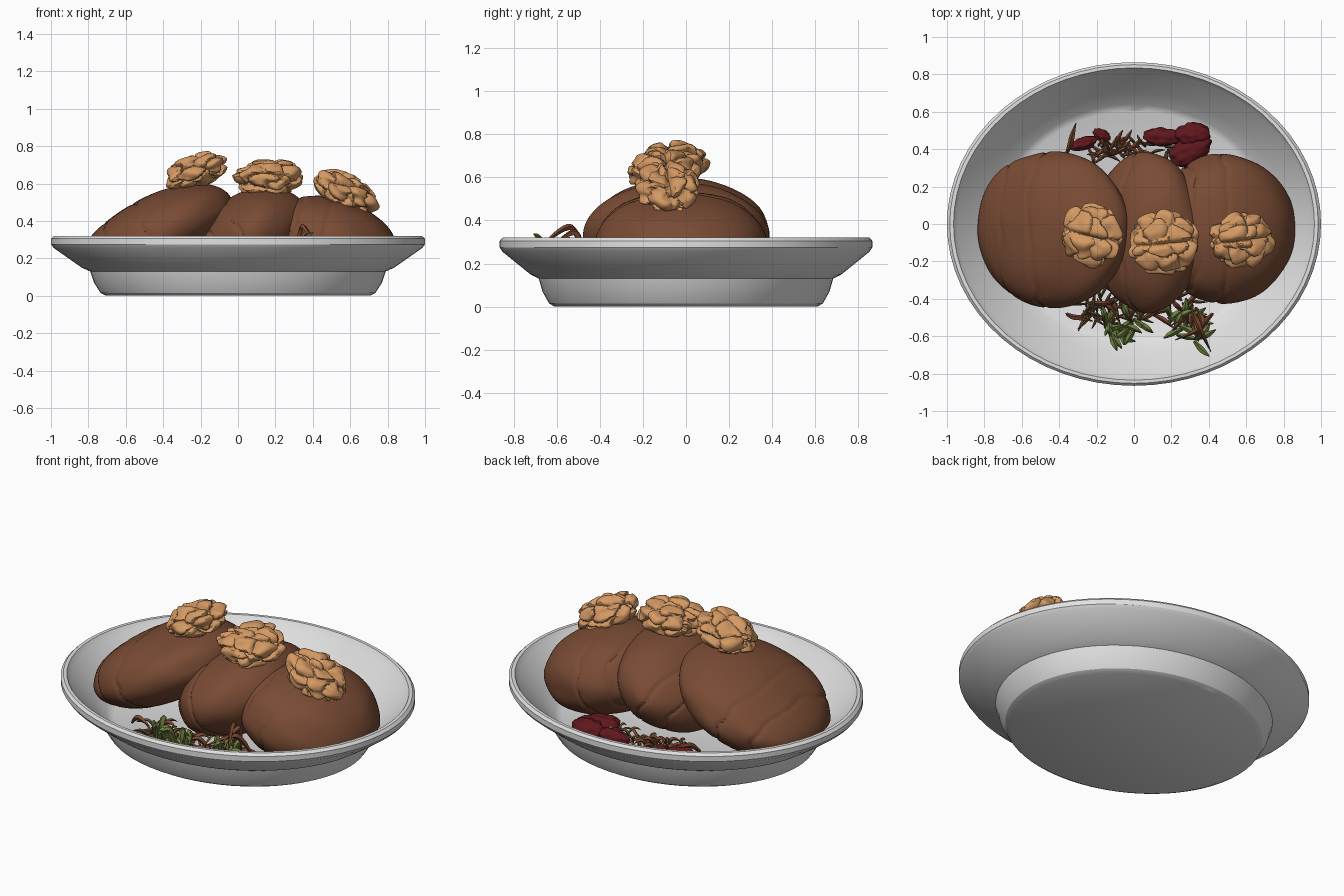
import bpy, bmesh, math, random
from mathutils import Vector, Matrix, Euler, noise

if "Cube" in bpy.data.objects:
    bpy.data.objects.remove(bpy.data.objects["Cube"])

random.seed(4)


def mat(name, r, g, b):
    m = bpy.data.materials.new(name)
    m.diffuse_color = (r, g, b, 1)
    m.use_nodes = True
    m.node_tree.nodes["Principled BSDF"].inputs["Base Color"].default_value = m.diffuse_color
    return m


WHITE = mat("plate white", 0.76, 0.76, 0.76)
BROWN = mat("chocolate brown", 0.19, 0.07, 0.034)
NUT = mat("walnut tan", 0.66, 0.32, 0.125)
RED = mat("dark berry red", 0.115, 0.009, 0.012)
GREEN = mat("herb green", 0.16, 0.22, 0.05)
TWIG = mat("dried stem brown", 0.2, 0.065, 0.03)
OLIVE = mat("dry moss olive", 0.12, 0.08, 0.03)


def finish(name, bm, material, angle=40):
    me = bpy.data.meshes.new(name)
    bmesh.ops.recalc_face_normals(bm, faces=bm.faces)
    bm.to_mesh(me)
    bm.free()
    me.materials.append(material)
    ob = bpy.data.objects.new(name, me)
    bpy.context.collection.objects.link(ob)
    bpy.ops.object.select_all(action='DESELECT')
    ob.select_set(True)
    bpy.context.view_layer.objects.active = ob
    bpy.ops.object.shade_smooth_by_angle(angle=math.radians(angle))
    return ob


# Plate: a closed profile swept round an ellipse
def plate(profile, n=64, ratio=0.865):
    bm = bmesh.new()
    rings = []
    for r, z in profile:
        rings.append([bm.verts.new((r * math.cos(2 * math.pi * i / n),
                                    r * ratio * math.sin(2 * math.pi * i / n), z))
                      for i in range(n)])
    for a, b in zip(rings, rings[1:]):
        for i in range(n):
            j = (i + 1) % n
            bm.faces.new((a[i], a[j], b[j], b[i]))
    bm.faces.new(rings[0])
    bm.faces.new(rings[-1])
    finish("plate", bm, WHITE, 30)


plate([(0.705, 0), (0.735, 0.015), (0.77, 0.07), (0.79, 0.13), (0.835, 0.15),
       (0.985, 0.255), (1.0, 0.275), (1.0, 0.305), (0.985, 0.32), (0.965, 0.32),
       (0.945, 0.29), (0.81, 0.175), (0.74, 0.10), (0.70, 0.08)])


def floor_z(x, y):
    r = math.hypot(x, y / 0.865)
    return 0.09 + max(0, r - 0.70) * 0.88


# Rounded cakes: tilted ellipsoids with soft dents and a few curved creases,
# resting on the plate
def cake(name, centre, axes, tilt, seed):
    bm = bmesh.new()
    bmesh.ops.create_icosphere(bm, subdivisions=6, radius=1)
    rot = Matrix.Rotation(math.radians(-tilt), 3, 'Y')
    for v in bm.verts:
        d = v.co.copy()
        s = 1 + 0.04 * noise.noise(d * 1.7 + Vector((seed, 0, 0)))
        wobble = 0.10 * noise.noise(d * 2 + Vector((0, seed, 0)))
        for cx in (-0.55, -0.1):
            s -= 0.025 * math.exp(-((d.x - cx + wobble) / 0.025) ** 2)
        v.co = rot @ Vector((d.x * axes[0], d.y * axes[1], d.z * axes[2])) * s
        v.co += Vector(centre)
        v.co.z = max(v.co.z, floor_z(v.co.x, v.co.y))
    finish(name, bm, BROWN, 50)


cake("left_cake", (-0.435, -0.03, 0.335), (0.445, 0.42, 0.20), 25, 3)
cake("middle_cake", (0.065, -0.045, 0.325), (0.325, 0.425, 0.225), 30, 8)
cake("right_cake", (0.485, -0.025, 0.285), (0.38, 0.405, 0.24), -14, 13)


# Walnut halves: a sphere swollen into lobes, parted by a centre groove
def walnut(name, centre, axes, angles, seed):
    rnd = random.Random(seed)
    lobes = []
    for _ in range(400):
        d = Vector([rnd.gauss(0, 1) for _ in range(3)]).normalized()
        if all((d - e).length > 0.62 for e in lobes):
            lobes.append(d)
    rot = Euler([math.radians(a) for a in angles]).to_matrix()
    bm = bmesh.new()
    bmesh.ops.create_icosphere(bm, subdivisions=5, radius=1)
    for v in bm.verts:
        d = v.co.normalized()
        p = d + 0.35 * noise.noise_vector(d * 1.8 + Vector((seed, 0, 0)))
        near = sorted((p - e).length for e in lobes)
        edge = min(1, (near[1] - near[0]) / 0.28)
        s = 0.78 + 0.24 * math.sqrt(edge) + 0.16 * noise.noise(d * 2 + Vector((0, seed, 0)))
        s -= 0.25 * math.exp(-(d.y / 0.08) ** 2) * max(0, d.z + 0.2)
        v.co = rot @ Vector((d.x * axes[0], d.y * axes[1], d.z * axes[2])) * s
        v.co += Vector(centre)
    finish(name, bm, NUT, 40)


walnut("left_walnut", (-0.225, -0.06, 0.665), (0.168, 0.163, 0.09), (8, -18, -15), 2)
walnut("middle_walnut", (0.16, -0.10, 0.632), (0.182, 0.17, 0.10), (5, 0, 5), 5)
walnut("right_walnut", (0.575, -0.085, 0.55), (0.182, 0.148, 0.105), (4, 28, 8), 9)


# Berries: wrinkled dark red fruit at the back of the plate
def berry(name, centre, axes, turn):
    bm = bmesh.new()
    bmesh.ops.create_icosphere(bm, subdivisions=4, radius=1)
    rot = Matrix.Rotation(math.radians(turn), 3, 'Z')
    for v in bm.verts:
        d = v.co.copy()
        s = 1 + 0.22 * noise.noise(d * 2.2 + Vector(centre) * 9)
        v.co = rot @ Vector((d.x * axes[0], d.y * axes[1], d.z * axes[2])) * s
        v.co += Vector(centre)
    finish(name, bm, RED, 50)


for i, (c, a, t) in enumerate([((0.15, 0.465, 0.13), (0.10, 0.05, 0.05), -5),
                               ((0.31, 0.475, 0.14), (0.095, 0.065, 0.06), 5),
                               ((0.30, 0.39, 0.14), (0.12, 0.07, 0.055), 25),
                               ((-0.27, 0.43, 0.14), (0.075, 0.035, 0.04), 20),
                               ((-0.17, 0.475, 0.14), (0.05, 0.03, 0.035), -30)]):
    berry("berry_%d" % (i + 1), c, a, t)


# Stems and leaves: tapered bent strands gathered into one mesh
def strands(name, paths, material, width):
    cu = bpy.data.curves.new(name + "_path", 'CURVE')
    cu.dimensions = '3D'
    cu.bevel_depth = width
    cu.bevel_resolution = 0
    cu.use_fill_caps = True
    for pts in paths:
        sp = cu.splines.new('NURBS')
        sp.points.add(len(pts) - 1)
        sp.use_endpoint_u = True
        sp.order_u = 3
        sp.resolution_u = 4
        for k, (p, q) in enumerate(zip(sp.points, pts)):
            p.co = (*q, 1)
            p.radius = (0.5, 1, 0.9, 0.15)[min(k, 3)]
    tmp = bpy.data.objects.new(name + "_path", cu)
    bpy.context.collection.objects.link(tmp)
    dg = bpy.context.evaluated_depsgraph_get()
    me = bpy.data.meshes.new_from_object(tmp.evaluated_get(dg))
    bpy.data.objects.remove(tmp)
    bm = bmesh.new()
    bm.from_mesh(me)
    finish(name, bm, material, 40)


def tuft(count, x0, x1, y0, y1, length, rise):
    paths = []
    for _ in range(count):
        x, y = random.uniform(x0, x1), random.uniform(y0, y1)
        a = random.uniform(0, 2 * math.pi)
        h = random.uniform(0.3, 1) * rise
        bend = random.uniform(-0.4, 0.4)
        pts = []
        for t, up in ((0, 0), (0.35, 0.8), (0.7, 1), (1, 0.7)):
            px = x + math.cos(a + bend * t) * length * t
            py = y + math.sin(a + bend * t) * length * t
            pts.append((px, py, floor_z(px, py) + 0.01 + h * up))
        paths.append(pts)
    return paths


strands("front_moss", tuft(60, -0.28, 0.32, -0.50, -0.38, 0.11, 0.08), OLIVE, 0.009)
strands("front_stems", tuft(16, -0.28, 0.34, -0.52, -0.42, 0.13, 0.12), TWIG, 0.014)
strands("front_leaves", tuft(22, -0.16, 0.02, -0.59, -0.50, 0.10, 0.18)
        + tuft(16, 0.18, 0.34, -0.64, -0.50, 0.11, 0.17), GREEN, 0.017)
strands("back_stems", tuft(24, -0.24, 0.06, 0.36, 0.43, 0.09, 0.09), TWIG, 0.011)
strands("back_moss", tuft(20, -0.22, 0.2, 0.36, 0.42, 0.08, 0.07), OLIVE, 0.009)

# Arching stems near the rim, and one long stalk at the back
strands("arched_stems", [
    [(0.30, -0.46, 0.15), (0.33, -0.50, 0.37), (0.36, -0.58, 0.37), (0.41, -0.68, 0.27)],
    [(0.33, -0.45, 0.15), (0.36, -0.49, 0.34), (0.37, -0.54, 0.35), (0.32, -0.62, 0.28)],
    [(0.42, -0.48, 0.2), (0.38, -0.52, 0.30), (0.35, -0.57, 0.32), (0.22, -0.62, 0.24)],
    [(-0.36, -0.48, 0.17), (-0.33, -0.50, 0.22), (-0.28, -0.50, 0.22), (-0.22, -0.52, 0.2)],
    [(-0.36, 0.38, 0.15), (-0.34, 0.42, 0.2), (-0.33, 0.48, 0.22), (-0.31, 0.54, 0.22)],
], TWIG, 0.016)
